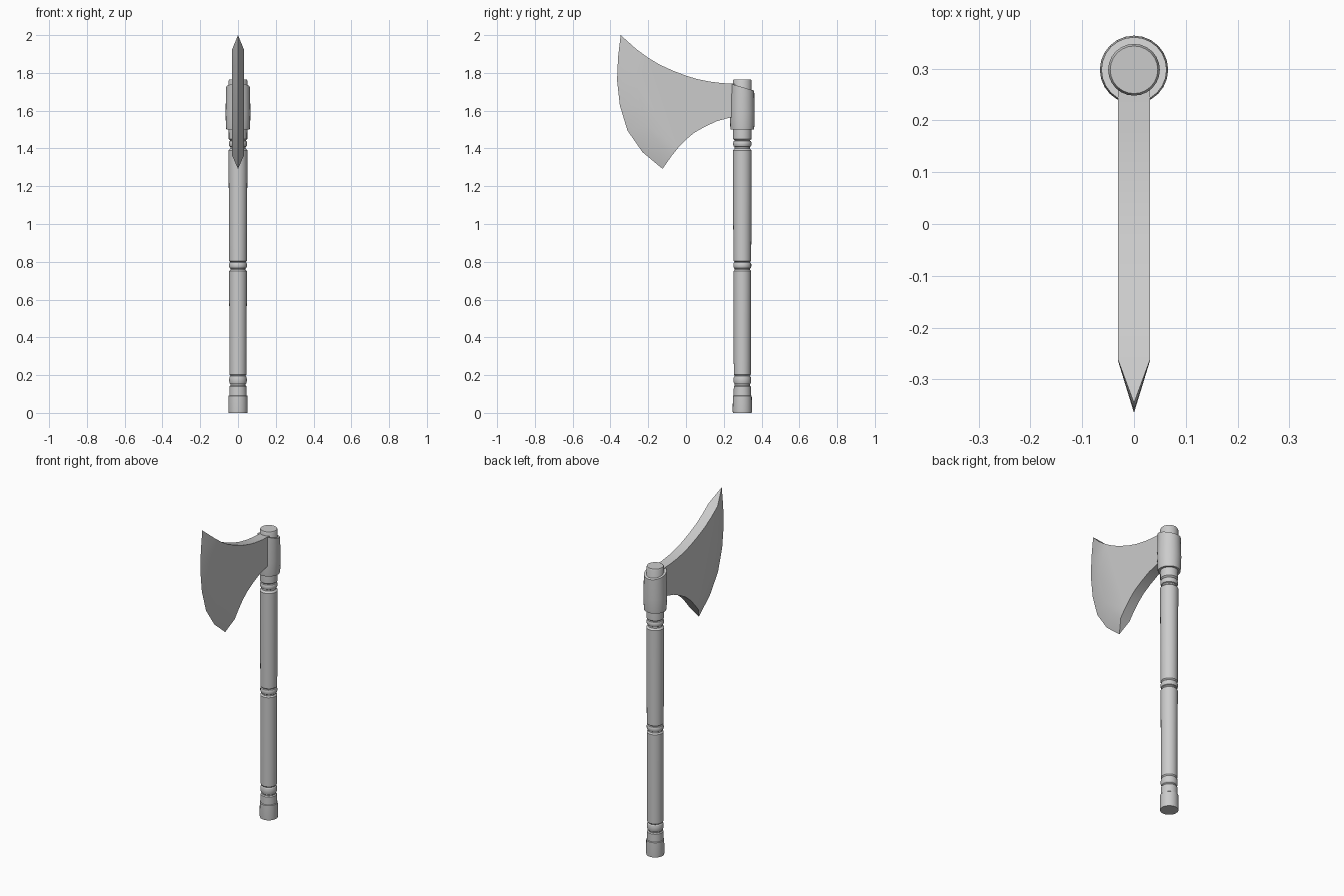
import bpy, bmesh, math

cube = bpy.data.objects.get("Cube")
if cube:
    bpy.data.objects.remove(cube, do_unlink=True)

steel = bpy.data.materials.new("plain_grey")
steel.use_nodes = True
GREY = (0.6, 0.6, 0.6, 1)
steel.diffuse_color = GREY
steel.node_tree.nodes["Principled BSDF"].inputs["Base Color"].default_value = GREY

AXIS_Y = 0.298
SIDES = 24


def finish(name, bm, angle=30):
    bmesh.ops.recalc_face_normals(bm, faces=bm.faces)
    mesh = bpy.data.meshes.new(name)
    bm.to_mesh(mesh)
    bm.free()
    mesh.materials.append(steel)
    obj = bpy.data.objects.new(name, mesh)
    bpy.context.collection.objects.link(obj)
    bpy.ops.object.select_all(action="DESELECT")
    obj.select_set(True)
    bpy.context.view_layer.objects.active = obj
    bpy.ops.object.shade_smooth_by_angle(angle=math.radians(angle))
    return obj


def lathe(profile, slant=0):
    """Closed turned solid from (radius, z) pairs; slant tilts the top ring."""
    bm = bmesh.new()
    rings = []
    for i, (r, z) in enumerate(profile):
        ring = []
        for k in range(SIDES):
            a = math.tau * k / SIDES
            drop = slant * (1 + math.sin(a)) / 2 if i == len(profile) - 1 else 0
            ring.append(bm.verts.new((r * math.cos(a), AXIS_Y + r * math.sin(a), z - drop)))
        rings.append(ring)
    for lo, hi in zip(rings, rings[1:]):
        for k in range(SIDES):
            n = (k + 1) % SIDES
            bm.faces.new((lo[k], lo[n], hi[n], hi[k]))
    bm.faces.new(rings[0])
    bm.faces.new(rings[-1])
    return bm


def bead(z0, z1, r, neck=0.04):
    """Rounded ring between two narrow grooves."""
    mid, half = (z0 + z1) / 2, (z1 - z0) / 2
    arc = [math.radians(d) for d in (-90, -55, -20, 20, 55, 90)]
    return [(neck + (r - neck) * math.cos(a), mid + half * math.sin(a)) for a in arc]


# Turned handle with pommel and decorative beads
handle = [(0.05, 0), (0.051, 0.01), (0.05, 0.09), (0.046, 0.093), (0.045, 0.14), (0.04, 0.146)]
handle += bead(0.152, 0.196, 0.047)
handle += [(0.045, 0.203), (0.047, 0.75), (0.04, 0.758)]
handle += bead(0.764, 0.798, 0.048)
handle += [(0.047, 0.805), (0.05, 1.39), (0.04, 1.4)]
handle += bead(1.408, 1.442, 0.049)
handle += [(0.049, 1.45), (0.05, 1.757), (0.046, 1.766)]
finish("handle", lathe(handle))

# Socket collar, its top sloping down toward the back
finish("collar", lathe([(0.062, 1.5), (0.064, 1.52), (0.066, 1.585), (0.063, 1.743)], slant=0.037))

# Blade outlines in (y, z), listed from the collar outward or from the top down
top = [(0.26, 1.742), (0.19, 1.746), (0.125, 1.754), (0.06, 1.767), (0, 1.785),
       (-0.07, 1.812), (-0.14, 1.844), (-0.2, 1.88), (-0.262, 1.925)]
bottom = [(0.26, 1.568), (0.235, 1.564), (0.165, 1.545), (0.1, 1.515), (0.045, 1.484),
          (0, 1.447), (-0.04, 1.405), (-0.075, 1.362)]
shoulder = [(-0.264, 1.83), (-0.262, 1.735), (-0.245, 1.627), (-0.21, 1.52), (-0.15, 1.434)]
edge = [(-0.346, 2), (-0.36, 1.88), (-0.365, 1.76), (-0.35, 1.627), (-0.31, 1.495),
        (-0.23, 1.38), (-0.124, 1.292)]

bm = bmesh.new()
outline = top + shoulder + bottom[::-1]
sides = [[bm.verts.new((x, y, z)) for y, z in outline] for x in (-0.031, 0.031)]
sharp = [bm.verts.new((0, y, z)) for y, z in edge]
first, last = len(top) - 1, len(top) + len(shoulder)
# Flat cheeks and bevels down to the cutting edge
for side in sides:
    bm.faces.new(side)
    for k in range(len(edge) - 1):
        bm.faces.new((side[first + k], side[first + k + 1], sharp[k + 1], sharp[k]))
# Upper and lower rims, the root, and the two tips
a, b = sides
for k in range(len(outline)):
    if not first <= k < last:
        n = (k + 1) % len(outline)
        bm.faces.new((a[k], a[n], b[n], b[k]))
bm.faces.new((a[first], b[first], sharp[0]))
bm.faces.new((a[last], b[last], sharp[-1]))
finish("blade", bm)
